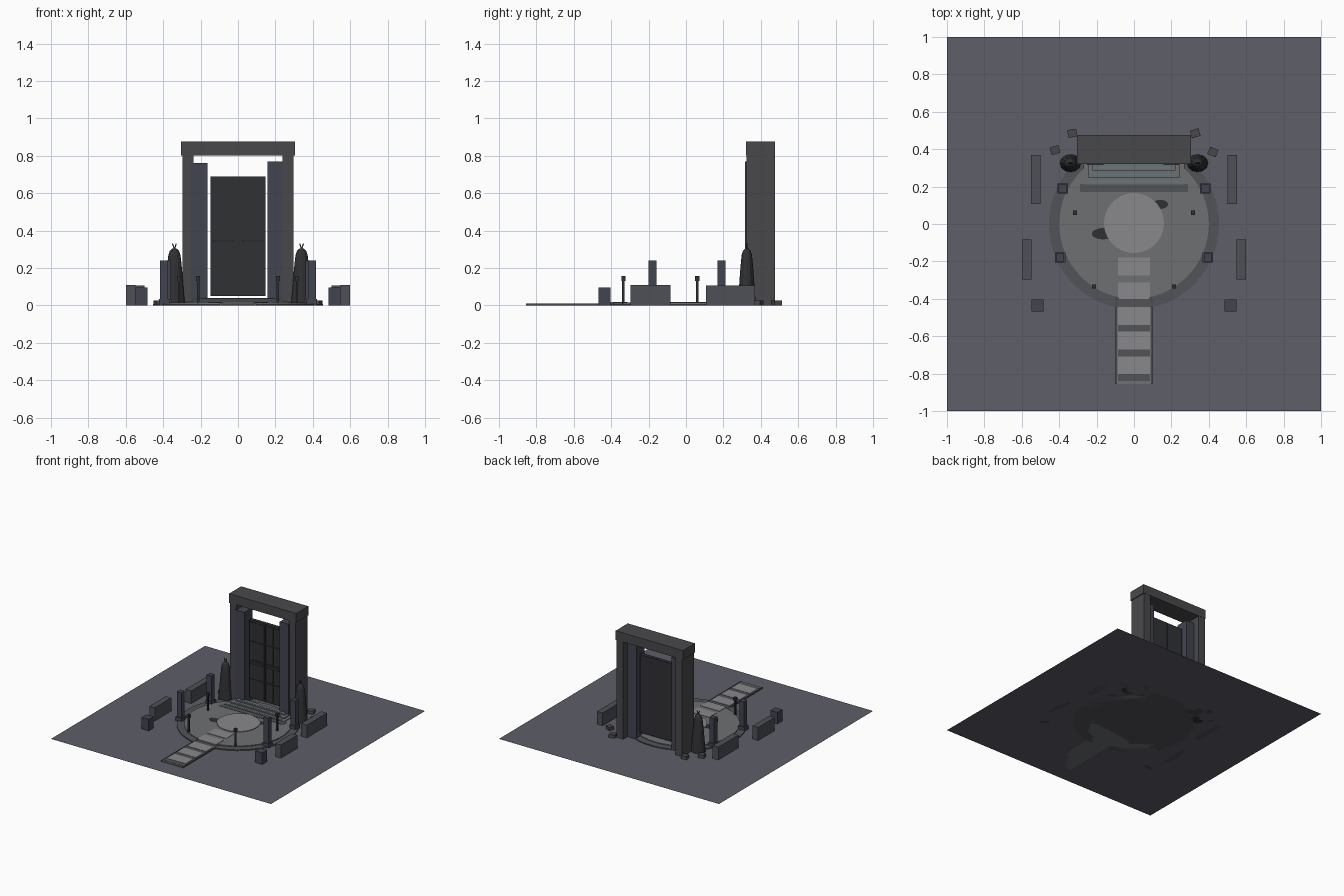
import bpy, math
from mathutils import Matrix

if "Cube" in bpy.data.objects:
    bpy.data.objects.remove(bpy.data.objects["Cube"])


def mat(name, r, g, b):
    m = bpy.data.materials.new(name)
    m.diffuse_color = (r, g, b, 1)
    m.use_nodes = True
    m.node_tree.nodes["Principled BSDF"].inputs["Base Color"].default_value = m.diffuse_color
    return m


GROUND = mat("ground_slate", .11, .112, .138)
STONE = mat("dark_stone", .066, .066, .072)
BLUE = mat("blue_stone", .055, .058, .08)
WALL = mat("wall_stone", .075, .08, .095)
DOOR = mat("door_iron", .03, .031, .034)
RIM = mat("rim_stone", .085, .088, .095)
FLOOR = mat("floor_stone", .155, .16, .168)
PALE = mat("pale_stone", .25, .25, .26)
GLOW = mat("teal_inlay", .1, .22, .25)


def mesh_obj(name, verts, faces, m):
    me = bpy.data.meshes.new(name)
    me.from_pydata(verts, [], faces)
    me.materials.append(m)
    ob = bpy.data.objects.new(name, me)
    bpy.context.collection.objects.link(ob)
    return ob


def box(name, x0, x1, y0, y1, z0, z1, m, rot=0):
    cx, cy = (x0 + x1) / 2, (y0 + y1) / 2
    v = [(x - cx, y - cy, z) for z in (z0, z1)
         for x, y in ((x0, y0), (x1, y0), (x1, y1), (x0, y1))]
    f = [(3, 2, 1, 0), (4, 5, 6, 7), (0, 1, 5, 4), (1, 2, 6, 5), (2, 3, 7, 6), (3, 0, 4, 7)]
    ob = mesh_obj(name, v, f, m)
    ob.location = (cx, cy, 0)
    ob.rotation_euler.z = rot
    return ob


def pair(name, x0, x1, *rest):
    box(name + "_right", x0, x1, *rest)
    box(name + "_left", -x1, -x0, *rest)


def lathe(name, x, y, profile, m, n=64, sx=1, sy=1):
    v = [(r * sx * math.cos(2 * math.pi * i / n), r * sy * math.sin(2 * math.pi * i / n), z)
         for r, z in profile for i in range(n)]
    f = [(k * n + i, k * n + (i + 1) % n, (k + 1) * n + (i + 1) % n, (k + 1) * n + i)
         for k in range(len(profile) - 1) for i in range(n)]
    top = (len(profile) - 1) * n
    f += [tuple(reversed(range(n))), tuple(range(top, top + n))]
    ob = mesh_obj(name, v, f, m)
    ob.location = (x, y, 0)
    return ob


def disc(name, x, y, r, z0, z1, m, sx=1, sy=1):
    return lathe(name, x, y, [(r, z0), (r, z1)], m, 64, sx, sy)


# ground sheet
mesh_obj("ground", [(-1, -1, 0), (1, -1, 0), (1, 1, 0), (-1, 1, 0)], [(0, 1, 2, 3)], GROUND)

# round plaza with two puddles
disc("plaza_rim", 0, 0, .455, 0, .008, RIM)
disc("plaza_floor", 0, 0, .40, 0, .014, FLOOR)
disc("plaza_center", 0, .005, .16, .01, .019, PALE)
disc("puddle_left", -.165, -.052, 1, .013, .0155, DOOR, .06, .03)
disc("puddle_right", .14, .105, 1, .013, .0155, DOOR, .042, .024)

# approach path with slabs
box("path", -.095, .095, -.855, -.385, 0, .007, FLOOR)
pair("path_curb", .092, .1, -.855, -.385, 0, .009, STONE)
for i in range(5):
    y = -.18 - i * .132
    box(f"path_slab_{i}", -.085, .085, y - .095, y, .005, .017 if y > -.4 else .011, PALE)
    if i > 1:
        box(f"path_joint_{i}", -.085, .085, y - .132, y - .095, .004, .0085, RIM)

# steps to the gate
box("step_apron", -.29, .29, .17, .215, .01, .0165, RIM)
for i in range(3):
    w, y = .27 - i * .024, .21 + i * .038
    box(f"step_{i}", -w, w, y, .33, 0, .02 + i * .009, FLOOR)
    box(f"step_inlay_{i}", -w + .03, w - .03, y + .014, y + .02, .015, .0215 + i * .009, GLOW)

# gate frame
box("lintel", -.305, .305, .32, .477, .80, .875, STONE)
pair("gate_pillar", .238, .298, .323, .475, 0, .80, STONE)
box("inner_column_left", -.25, -.162, .315, .42, 0, .76, BLUE)
box("inner_column_right", .158, .24, .315, .42, 0, .77, BLUE)

# double doors with raised panels and bars
pair("door", .001, .147, .36, .39, .05, .69, DOOR)
for r in range(4):
    z = .065 + r * .155
    for c in range(2):
        x = .01 + c * .068
        pair(f"door_panel_{r}_{c}", x, x + .06, .355, .362, z, z + .145, DOOR)
pair("door_bar", .022, .13, .343, .357, .34, .35, STONE)

# robed guardian statues with small horns
PROFILE = [(.056, 0), (.056, .02), (.05, .08), (.043, .17), (.036, .24), (.032, .27),
           (.024, .292), (.012, .303), (.003, .306)]
for side, s in (("left", -1), ("right", 1)):
    lathe(f"statue_{side}", s * .34, .325, PROFILE, DOOR, 12, 1, .85)
    for k in (-1, 1):
        h = box(f"statue_horn_{side}_{k}", -.003, .003, -.003, .003, 0, .03, DOOR)
        h.matrix_world = Matrix.Translation((s * .34, .325, .302)) @ Matrix.Rotation(k * .35, 4, 'Y')

# square posts on plinths
for n, (x, y) in enumerate(((.382, .19), (.395, -.18))):
    pair(f"post_plinth_{n}", x - .028, x + .028, y - .027, y + .027, 0, .035, BLUE)
    pair(f"post_{n}", x - .021, x + .021, y - .021, y + .021, .035, .24, BLUE)

# slim lamps
for n, (x, y) in enumerate(((.315, .06), (.213, -.335))):
    pair(f"lamp_pole_{n}", x - .006, x + .006, y - .006, y + .006, .01, .135, DOOR)
    pair(f"lamp_head_{n}", x - .011, x + .011, y - .011, y + .011, .13, .157, DOOR)

# low walls and end blocks
pair("wall_back", .5, .551, .107, .368, 0, .105, WALL)
pair("wall_front", .548, .598, -.297, -.083, 0, .108, WALL)
pair("end_block", .484, .548, -.468, -.404, 0, .095, BLUE)

# loose rubble
for n, (x, y, a) in enumerate(((-.33, .485, .15), (-.422, .395, .3),
                               (.327, .485, .3), (.422, .385, -.4))):
    box(f"rubble_{n}", x - .024, x + .024, y - .021, y + .021, 0, .027, STONE, a)
